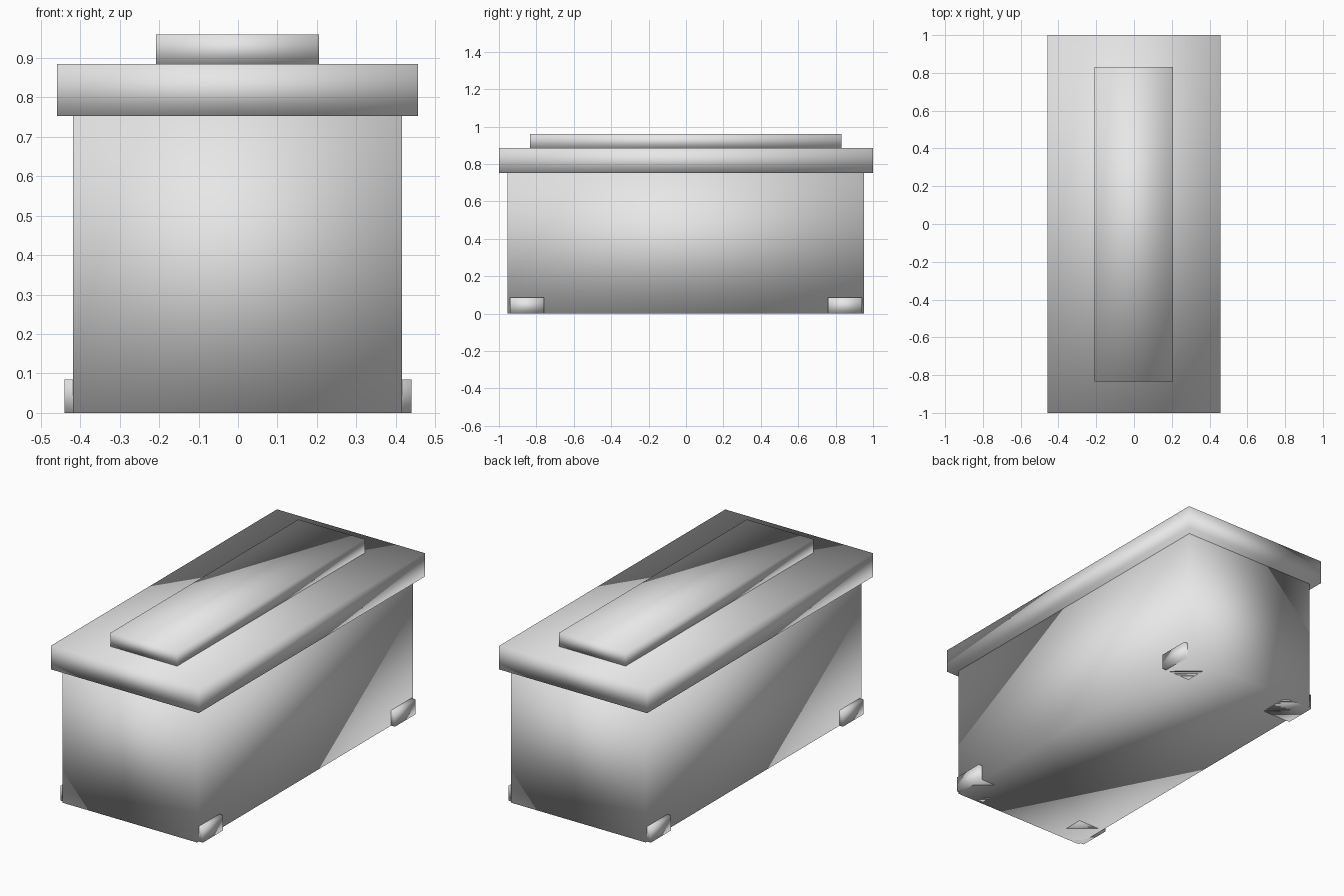
import bpy
import bmesh
from mathutils import Matrix, Vector

if "Cube" in bpy.data.objects:
    bpy.data.objects.remove(bpy.data.objects["Cube"], do_unlink=True)

# Single plain stone colour
stone = bpy.data.materials.new("pale_grey")
stone.use_nodes = True
grey = (0.8, 0.8, 0.8, 1.0)
stone.diffuse_color = grey
stone.node_tree.nodes["Principled BSDF"].inputs["Base Color"].default_value = grey


def box(name, low, high):
    """Softly shaded box between two opposite corners."""
    low, high = Vector(low), Vector(high)
    bm = bmesh.new()
    bmesh.ops.create_cube(bm, size=1)
    bmesh.ops.transform(bm, verts=bm.verts, matrix=Matrix.Diagonal((*(high - low), 1)))
    for face in bm.faces:
        face.smooth = True
    mesh = bpy.data.meshes.new(name)
    bm.to_mesh(mesh)
    bm.free()
    mesh.materials.append(stone)
    obj = bpy.data.objects.new(name, mesh)
    obj.location = (low + high) / 2
    bpy.context.collection.objects.link(obj)
    return obj


# Main chest, overhanging lid and raised panel
box("chest_body", (-0.418, -0.955, 0), (0.416, 0.953, 0.755))
box("lid", (-0.459, -1, 0.753), (0.457, 1, 0.885))
box("lid_panel", (-0.208, -0.833, 0.883), (0.206, 0.831, 0.96))

# Corner feet, poking out past the long sides
for side, sx in (("left", 1), ("right", -1)):
    for end, sy in (("front", -1), ("back", 1)):
        x, y = sx * 0.35, sy * 0.85
        box(f"foot_{end}_{side}", (x - 0.09, y - 0.09, 0), (x + 0.09, y + 0.09, 0.085))
